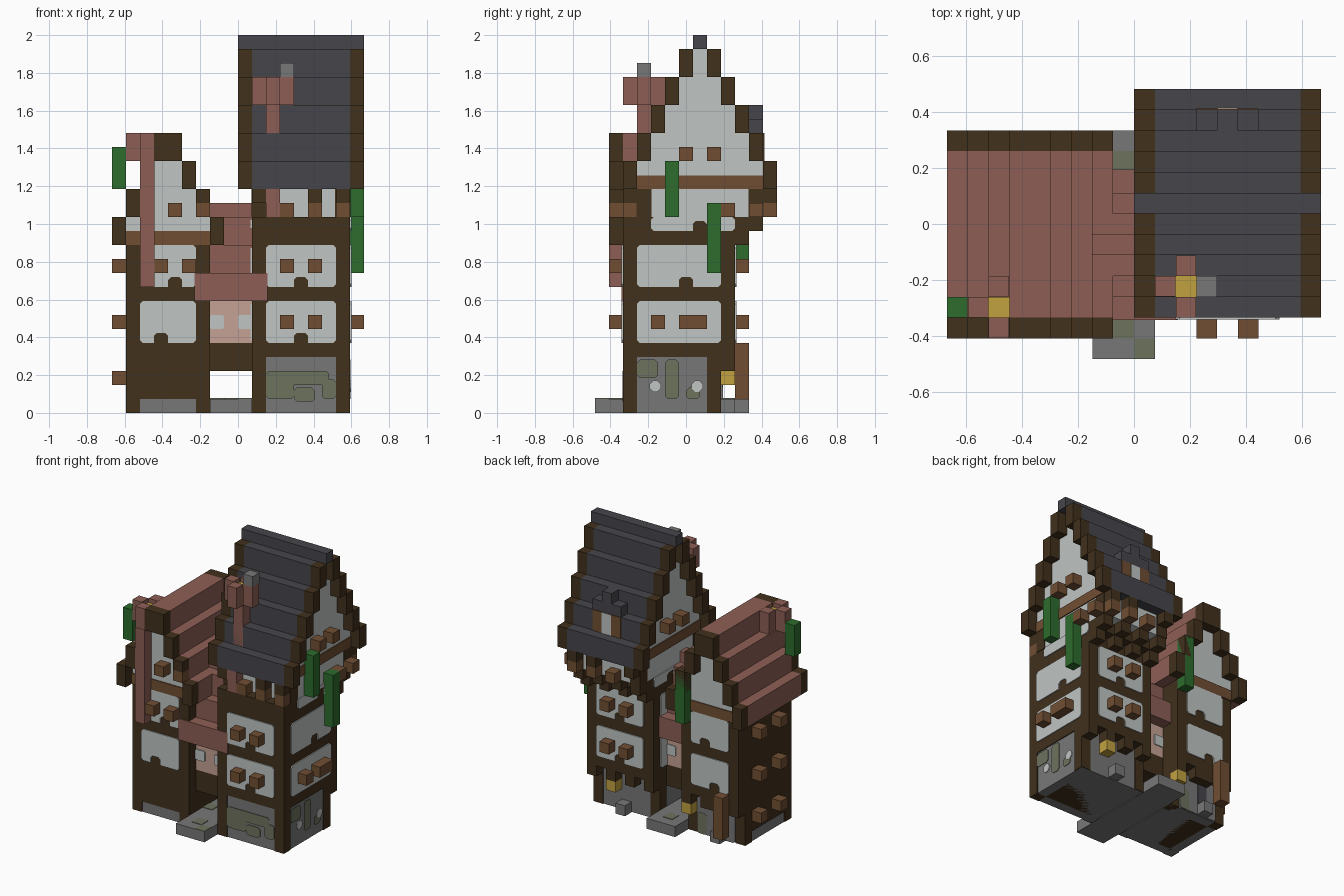
import bpy, bmesh
from mathutils import Vector

if "Cube" in bpy.data.objects:
    bpy.data.objects.remove(bpy.data.objects["Cube"], do_unlink=True)

U = 2 / 27       # one building block
MID = 6.5        # depth offset in blocks, so block rows count from the front


def material(name, *rgb):
    m = bpy.data.materials.new(name)
    colour = [(c / 255) ** 2.2 for c in rgb] + [1]
    m.diffuse_color = colour
    m.use_nodes = True
    bsdf = next(n for n in m.node_tree.nodes if n.type == 'BSDF_PRINCIPLED')
    bsdf.inputs["Base Color"].default_value = colour
    bsdf.inputs["Roughness"].default_value = 0.9
    return m


timber = material("dark timber", 67, 52, 34)
plaster = material("pale plaster", 190, 195, 194)
tile = material("red tile", 140, 95, 86)
slate = material("dark slate", 72, 71, 76)
leaf = material("leaf green", 49, 108, 49)
beam = material("brown beam", 112, 79, 54)
glow = material("lamp yellow", 192, 160, 66)
stone = material("grey stone", 119, 119, 119)
moss = material("mossy stone", 109, 114, 94)
rose = material("pale rose plaster", 195, 160, 147)


def finish(name, bm, mat):
    bmesh.ops.recalc_face_normals(bm, faces=bm.faces)
    mesh = bpy.data.meshes.new(name)
    bm.to_mesh(mesh)
    bm.free()
    mesh.materials.append(mat)
    ob = bpy.data.objects.new(name, mesh)
    bpy.context.collection.objects.link(ob)
    return ob


def block(name, mat, x, y, z, dx=1, dy=1, dz=1, grow=0):
    """Box from its low corner and size in blocks; grow swells it sideways."""
    bm = bmesh.new()
    bmesh.ops.create_cube(bm, size=1)
    for v in bm.verts:
        v.co = Vector(((x + dx / 2 + v.co.x * (dx + 2 * grow)) * U,
                       (y - MID + dy / 2 + v.co.y * (dy + 2 * grow)) * U,
                       (z + dz / 2 + v.co.z * dz) * U))
    return finish(name, bm, mat)


def panel(name, mat, axis, plane, side, a, z, w, h, notch=None, cut=.2, depth=.1):
    """Thin plate with clipped corners and an optional notch in its lower edge."""
    pts = [(a, z + cut), (a, z + h - cut), (a + cut, z + h), (a + w - cut, z + h),
           (a + w, z + h - cut), (a + w, z + cut), (a + w - cut, z)]
    if notch is not None:
        pts += [(notch + 1, z), (notch + 1, z + .5), (notch + .8, z + .7),
                (notch + .2, z + .7), (notch, z + .5), (notch, z)]
    pts.append((a + cut, z))
    bm = bmesh.new()

    def place(p, out):
        q = plane + side * out
        x, y = (p[0], q) if axis == 'y' else (q, p[0])
        return bm.verts.new((x * U, (y - MID) * U, p[1] * U))

    back, front = [place(p, 0) for p in pts], [place(p, depth) for p in pts]
    bm.faces.new(front)
    for i in range(len(pts)):
        k = (i + 1) % len(pts)
        bm.faces.new((back[i], back[k], front[k], front[i]))
    return finish(name, bm, mat)


def row(name, mat, xs, ys, zs, **size):
    for x in xs:
        for y in ys:
            for z in zs:
                block(name, mat, x, y, z, **size)


# Right tower: stone ground floor, timber storeys, overhanging top floor
block("tall_ground_floor", stone, 1, 2, 0, 7, 7, 4, grow=-.08)
row("tall_ground_post", timber, (1, 7), (2, 8), (0,), dz=4)
block("tall_storeys", timber, 1, 2, 4, 7, 8, 9)
block("tall_floor_band", timber, 1, 2, 13, 7, 9)
block("tall_top_floor", plaster, 1, 3, 14, 7, 9, 2)
block("tall_underside", timber, 2, 3, -.0, 5, 5, .01)
row("tall_top_post", timber, (1, 7), (3, 11), (14,), dz=2, grow=.05)
row("tall_bracket", timber, (1, 3, 5, 7), (9,), (3,))
row("tall_bracket", timber, (1, 3, 5, 7), (10,), (12,))
row("tall_bracket", timber, (1, 3, 5, 7), (11,), (13,))
row("eave_bracket", timber, (1, 5, 7), (2, 12), (15,))
row("eave_beam_end", beam, (3, 5, 7), (2, 12), (14,))

for z in (5, 9):
    panel("tall_front_panel", plaster, 'y', 2, -1, 2, z, 5, 3, notch=4)
    panel("tall_back_panel", plaster, 'y', 10, 1, 2, z, 5, 3, notch=4)
    panel("tall_side_panel", plaster, 'x', 8, 1, 3, z, 6, 3, notch=6 if z == 9 else None)
    panel("tall_inner_panel", plaster, 'x', 1, -1, 3, z, 6, 3)
    row("tall_beam_end", beam, (3, 5), (1, 10), (z + 1,))
for side, x in ((1, 8), (-1, 1)):
    panel("lower_gable_panel", plaster, 'x', x, side, 4, 13, 6, 1, notch=7)
    panel("gable_beam", beam, 'x', x, side, 3, 16, 9, .95, cut=.01)

# Moss and round windows on the ground floor
for a, z, w, h in ((2, 1, 2, 2), (3.5, 2, 3, 1), (4, .8, 1.5, 1), (6, 1, 1, 1.4)):
    panel("front_moss", moss, 'y', 2, -1, a, z, w, h, depth=.04)
for a, z, w, h in ((5, 1, 1, 2.8), (3, 2.5, 1.5, 1.3), (6.5, 1, 1, .8)):
    panel("side_moss", moss, 'x', 8, 1, a, z, w, h, depth=.04)
for a in (4, 7):
    panel("round_window", plaster, 'x', 8, 1, a - .1, 1.5, .8, .8, cut=.24, depth=.06)

# Stepped slate roof with timber rims and plaster gables
for k in range(5):
    z = 16 + 2 * k
    block("tall_gable", plaster, 1, 3 + k, z, 7, 9 - 2 * k, 2)
    for y in (2 + k, 12 - k):
        block("slate_step", slate, 1, y, z, 7, 1, 2)
        row("tall_roof_rim", timber, (0, 8), (y,), (z,), dz=2)
block("slate_ridge", slate, 0, 7, 26, 9)

# Dormer at the back of the roof
panel("dormer_frame", beam, 'y', 12, 1, 3, 18, 3, 2, cut=.01, depth=.06)
panel("dormer_window", plaster, 'y', 12, 1, 4, 18, 1, 2, cut=.01)
row("dormer_cap", slate, (3, 5), (11,), (20,))
block("dormer_peak", slate, 4, 11, 20, dz=2)

# Beam ends and vines on the outer side
row("side_beam_end", beam, (8,), (4, 6, 7), (6,))
row("side_beam_end", beam, (8,), (9, 11), (14,))
row("gable_beam_end", beam, (8, 0), (6, 8), (18,))
block("long_vine", leaf, 8, 8, 10, dz=5)
block("short_vine", leaf, 8, 5, 14, dz=4)

# Left tower
block("low_plinth", stone, -8, 2, 0, 6, 7, 1, grow=-.08)
row("low_plinth_post", timber, (-8, -3), (2, 8), (0,))
block("low_ground_floor", timber, -8, 2, 1, 6, 7, 3)
block("low_storeys", timber, -8, 2, 4, 6, 8, 8)
block("low_underside", timber, -7, 3, 0, 4, 5, .01)
row("low_bracket", timber, (-8, -6, -5, -3), (9,), (3,))
panel("low_back_stone", stone, 'y', 9, 1, -7, 0, 4, 3.5)
panel("low_back_moss", moss, 'y', 9, 1, -4, 0, 1, 2, depth=.13)
panel("low_back_door", slate, 'y', 9, 1, -6, 1, 1, 2, cut=.05, depth=.13)
for z, n in ((5, -6), (9, -5)):
    for plane, side in ((2, -1), (10, 1)):
        panel("low_panel", plaster, 'y', plane, side, -7, z, 4, 3, notch=n)
for plane, side in ((2, -1), (10, 1)):
    panel("low_gable_beam", beam, 'y', plane, side, -8, 12, 6, 1, cut=.01)
row("low_side_beam_end", beam, (-9,), (4, 7), (2, 6, 10))
row("low_front_beam_end", beam, (-6, -4), (1,), (10,))
row("low_gable_beam_end", beam, (-7, -5, -3), (1,), (14,))

# Stepped red roof, ridge running front to back
for k in range(4):
    z = 12 + 2 * k
    if k < 3:
        block("low_gable", plaster, k - 8, 2, z, 6 - 2 * k, 8, 2)
    for x in (k - 9, -2 - k):
        block("tile_step", tile, x, 2, z, 1, 8, 2)
        row("low_roof_rim", timber, (x,), (1, 10), (z,), dz=2)
block("low_side_vine", leaf, -9, 2, 16, dz=3)
block("low_back_vine", leaf, -3, 10, 11, dz=5)


# Chimney tops: four bricks around a glowing core
def chimney(x, y, z):
    for i, j in ((-1, 0), (1, 0), (0, -1), (0, 1)):
        block("chimney_crown", tile, x + i, y + j, z, dz=2, grow=-.01)
    block("chimney_fire", glow, x, y, z, dz=1.6)


chimney(2, 3, 22)
block("tall_chimney_stack", tile, 2, 3, 18, dz=4)
block("tall_chimney_foot", tile, 2, 2, 14, dz=2)
block("chimney_smoke_stone", stone, 3, 3, 24)
chimney(-7, 2, 18)
block("low_chimney_stack", tile, -7, 1, 9, dz=9, grow=.02)

# Bridge between the towers with its own stepped roof
block("bridge_floor", timber, -2, 3, 3, 3, 5, 2)
block("bridge_wall", rose, -2, 3, 5, 3, 5, 3)
for plane, side in ((3, -1), (8, 1)):
    for x in (-2, 0):
        panel("bridge_pane", plaster, 'y', plane, side, x, 6, 1, 1, cut=.1)
block("bridge_eave", tile, -3, 2, 8, 5, 7, 2, grow=.12)
for k in (1, 2):
    block("bridge_roof_step", tile, -2, 2 + k, 8 + 2 * k, 3, 7 - 2 * k, 2)
block("bridge_ridge", tile, -2, 5, 14, 3)

# Paving, steps, lamps and the back post
block("paving", stone, -2, 0, 0, 3, 11)
for x, y in ((-1, 1), (0, 0), (-1, 9), (-2, 4)):
    block("paving_moss", moss, x, y, .95, dz=.1)
row("door_step", stone, (4, -6), (9,), (0,))
row("lamp", glow, (5, -3), (9,), (2,))
block("back_post", beam, -7, 10, 1, dz=4)
